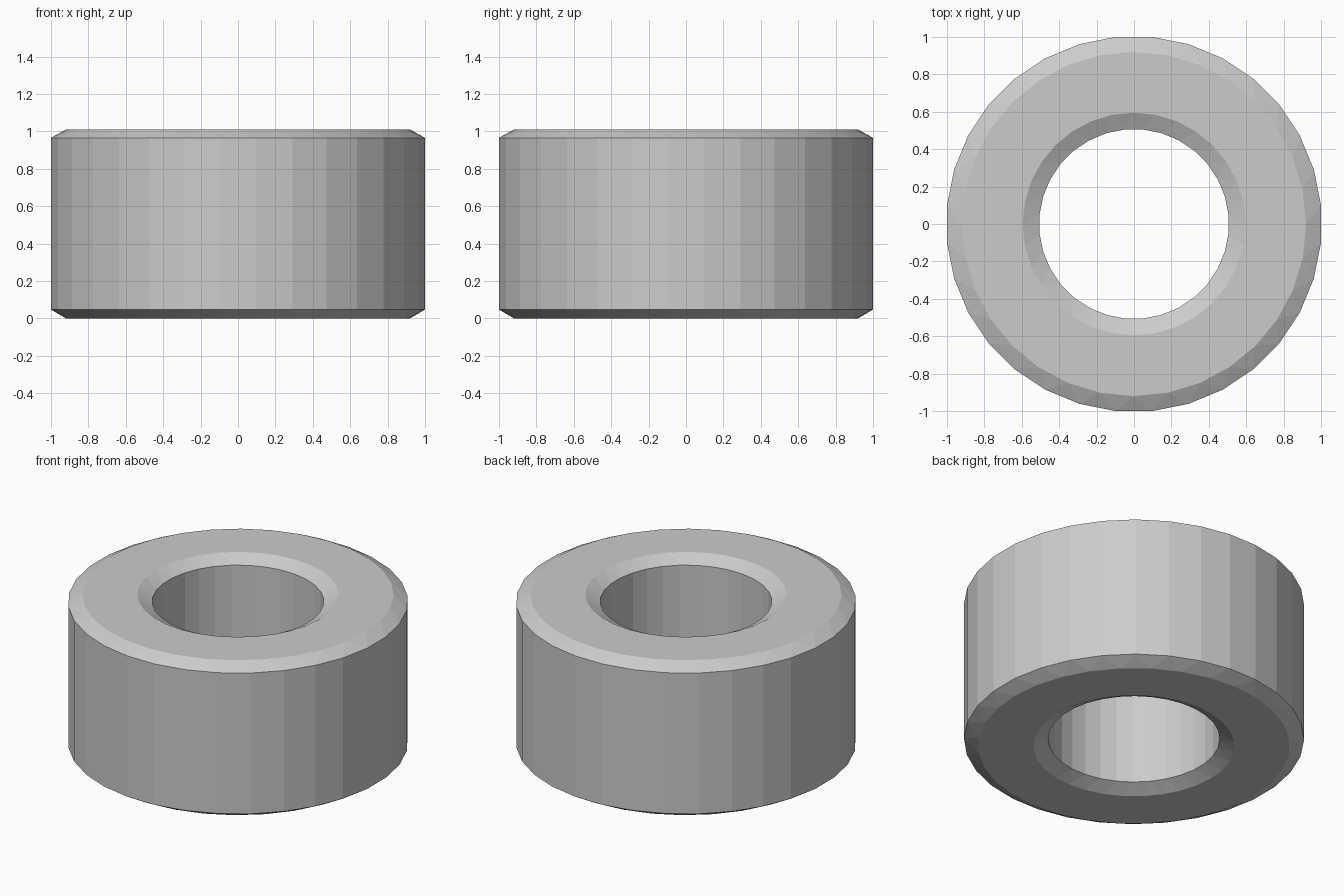
import bpy, bmesh
from math import cos, sin, pi

if "Cube" in bpy.data.objects:
    bpy.data.objects.remove(bpy.data.objects["Cube"])

SIDES = 32
STEP = 2 * pi / SIDES
R_OUT, R_IN = 1 / cos(STEP / 2), 0.505 / cos(STEP / 2)

# Closed ring section: radius, height, rotation in steps (rims sit half a step off the walls)
section = [
    (R_OUT, 0.047, 0.5), (R_OUT, 0.965, 0.5),
    (0.92, 1.01, 0), (0.595, 1.01, 0),
    (R_IN, 0.965, 0.5), (R_IN, 0.047, 0.5),
    (0.595, 0.0, 0), (0.92, 0.0, 0),
]

bm = bmesh.new()
loops = [[bm.verts.new((r * cos((i + o) * STEP), r * sin((i + o) * STEP), z))
          for i in range(SIDES)] for r, z, o in section]

# Walls and flat faces are quads, bevels are alternating triangles
for k in range(len(section)):
    a, b = loops[k], loops[(k + 1) % len(section)]
    oa, ob = section[k][2], section[(k + 1) % len(section)][2]
    for i in range(SIDES):
        j = (i + 1) % SIDES
        if oa == ob:
            bm.faces.new((a[i], a[j], b[j], b[i]))
        elif oa > ob:
            bm.faces.new((a[i], b[j], b[i]))
            bm.faces.new((a[i], a[j], b[j]))
        else:
            bm.faces.new((a[i], a[j], b[i]))
            bm.faces.new((a[j], b[j], b[i]))

bmesh.ops.recalc_face_normals(bm, faces=bm.faces)
mesh = bpy.data.meshes.new("bevelled_ring")
bm.to_mesh(mesh)
bm.free()
ring = bpy.data.objects.new("bevelled_ring", mesh)
bpy.context.collection.objects.link(ring)
